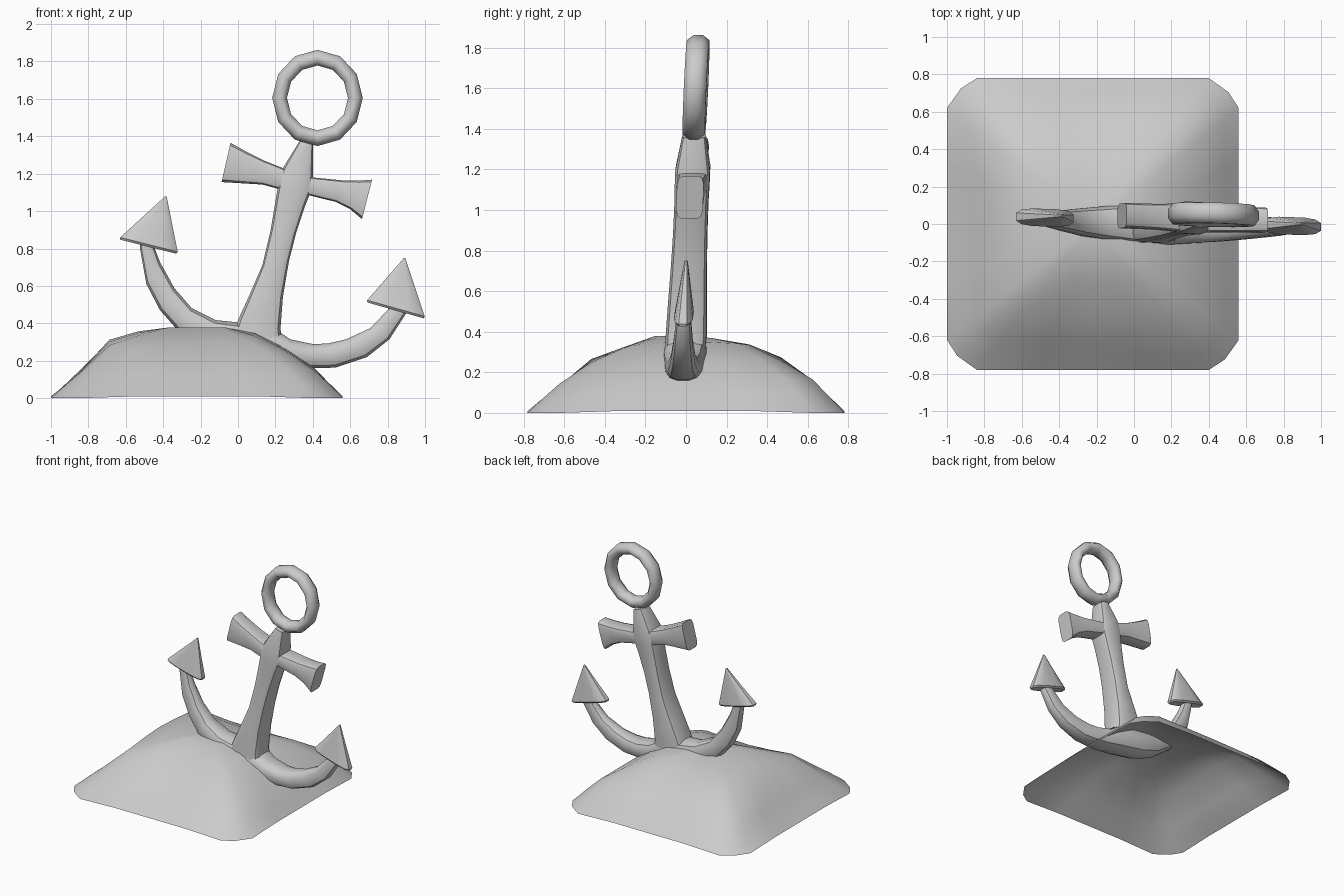
import bpy
from math import cos, sin, pi, copysign
from mathutils import Vector

if "Cube" in bpy.data.objects:
    bpy.data.objects.remove(bpy.data.objects["Cube"])


def finish(name, verts, faces, angle=35):
    mesh = bpy.data.meshes.new(name)
    mesh.from_pydata(verts, [], faces)
    obj = bpy.data.objects.new(name, mesh)
    bpy.context.collection.objects.link(obj)
    bpy.ops.object.select_all(action='DESELECT')
    obj.select_set(True)
    bpy.context.view_layer.objects.active = obj
    bpy.ops.object.mode_set(mode='EDIT')
    bpy.ops.mesh.select_all(action='SELECT')
    bpy.ops.mesh.normals_make_consistent(inside=False)
    bpy.ops.object.mode_set(mode='OBJECT')
    bpy.ops.object.shade_smooth_by_angle(angle=angle * pi / 180)
    return obj


def lean(v):
    """The whole anchor leans slightly back and is turned a little."""
    return Vector((v[0], v[1] + 0.045 * (v[2] - 0.3) - 0.022 * v[0], v[2]))


def loft(name, sections, power=3.0, n=12):
    """Skin between edge pairs (x1, z1, x2, z2, half thickness in y)."""
    spow = lambda v: copysign(abs(v) ** (2 / power), v)
    top = spow(cos(pi / n))
    verts, faces = [], []
    for x1, z1, x2, z2, t in sections:
        a, b = Vector((x1, 0, z1)), Vector((x2, 0, z2))
        for k in range(n):
            w = 2 * pi * (k + 0.5) / n
            p = (a + b) / 2 + (b - a) / 2 * spow(cos(w)) / top
            p.y = t * spow(sin(w)) / spow(cos(pi / n) if n % 4 == 0 else 1)
            verts.append(lean(p))
    m = len(sections)
    for i in range(m - 1):
        for k in range(n):
            j = (k + 1) % n
            faces.append((i * n + k, i * n + j, (i + 1) * n + j, (i + 1) * n + k))
    faces += [tuple(range(n)), tuple(range((m - 1) * n, m * n))]
    return finish(name, verts, faces)


# Shank with its tapered head
loft("shank", [
    (-0.04, 0.30, 0.24, 0.27, 0.10),
    (0.00, 0.417, 0.227, 0.37, 0.10),
    (0.065, 0.56, 0.24, 0.54, 0.095),
    (0.13, 0.71, 0.272, 0.73, 0.088),
    (0.175, 0.90, 0.31, 0.88, 0.084),
    (0.20, 1.05, 0.36, 1.03, 0.083),
    (0.213, 1.13, 0.388, 1.10, 0.085),
    (0.24, 1.23, 0.40, 1.185, 0.085),
    (0.33, 1.375, 0.40, 1.355, 0.058)], 4.5)

# Cross stock, flared at both ends
loft("stock", [
    (-0.04, 1.365, -0.088, 1.155, 0.066),
    (0.05, 1.315, 0.03, 1.148, 0.066),
    (0.14, 1.27, 0.13, 1.142, 0.068),
    (0.24, 1.23, 0.212, 1.12, 0.074),
    (0.40, 1.18, 0.375, 1.086, 0.074),
    (0.57, 1.163, 0.52, 1.05, 0.068),
    (0.65, 1.163, 0.60, 1.01, 0.066),
    (0.717, 1.168, 0.663, 0.957, 0.066)], 5)

# Curved arms and crown: inner edge, outer edge
loft("arms", [
    (-0.45, 0.86, -0.525, 0.88, 0.033),
    (-0.448, 0.807, -0.524, 0.80, 0.035),
    (-0.417, 0.727, -0.49, 0.61, 0.042),
    (-0.34, 0.588, -0.417, 0.47, 0.055),
    (-0.246, 0.48, -0.32, 0.36, 0.072),
    (-0.118, 0.417, -0.19, 0.265, 0.09),
    (0.00, 0.405, -0.03, 0.205, 0.105),
    (0.20, 0.37, 0.19, 0.172, 0.105),
    (0.278, 0.315, 0.29, 0.163, 0.095),
    (0.40, 0.289, 0.39, 0.16, 0.085),
    (0.48, 0.292, 0.52, 0.163, 0.075),
    (0.58, 0.315, 0.69, 0.22, 0.06),
    (0.706, 0.374, 0.81, 0.315, 0.048),
    (0.80, 0.47, 0.90, 0.455, 0.036),
    (0.825, 0.53, 0.91, 0.51, 0.033)], 2.7)


# Flukes: flattened pyramids
def fluke(name, tip, a, b):
    tip, a, b = (Vector((p[0], 0, p[1])) for p in (tip, a, b))
    rows = []
    for f, t, inset in ((0, 0.036, 0.03), (0.04, 0.047, 0), (0.5, 0.028, 0), (0.98, 0.008, 0)):
        l = a.lerp(tip, f).lerp(b, inset)
        r = b.lerp(tip, f).lerp(a, inset)
        rows.append((l.x, l.z, r.x, r.z, t))
    loft(name, rows, 3.2)


fluke("fluke_left", (-0.383, 1.085), (-0.64, 0.85), (-0.32, 0.77))
fluke("fluke_right", (0.892, 0.755), (0.682, 0.514), (1.003, 0.424))

# Ring at the head
major, minor = 12, 8
verts, faces = [], []
for i in range(major):
    u = 2 * pi * i / major
    for k in range(minor):
        v = 2 * pi * (k + 0.5) / minor
        r = 0.209 + 0.044 * cos(v)
        verts.append(lean((0.425 + 0.97 * r * cos(u), 0.06 * sin(v), 1.605 + 1.03 * r * sin(u))))
        i2, k2 = (i + 1) % major, (k + 1) % minor
        faces.append((i * minor + k, i2 * minor + k, i2 * minor + k2, i * minor + k2))
finish("ring", verts, faces, 60)

# Mound: open shell of shrinking rounded squares, slope profile per side
quarter = [(0.78, 0), (0.78, 0.31), (0.78, 0.62), (0.725, 0.705), (0.62, 0.78), (0.31, 0.78)]
outline = []
for q in range(4):
    for x, y in quarter:
        for _ in range(q):
            x, y = -y, x
        outline.append((x, y))
scales = [1, 0.9, 0.8, 0.6, 0.4, 0.2]
left = [0.01, 0.07, 0.14, 0.312, 0.357, 0.377]
right = [0.01, 0.085, 0.165, 0.27, 0.352, 0.378]
front = [0.01, 0.068, 0.13, 0.235, 0.30, 0.378]
back = [0.01, 0.085, 0.165, 0.25, 0.325, 0.355]
verts, faces = [], []
n = len(outline)
for i, s in enumerate(scales):
    for x, y in outline:
        w = x * x / (x * x + y * y)
        hx = (right if x > 0 else left)[i]
        hy = (back if y > 0 else front)[i]
        z = hx * w + hy * (1 - w)
        if i == 0 and abs(x) > 0.6 and abs(y) > 0.6:
            z = 0
        verts.append((-0.22 + x * s, y * s, z))
for i in range(len(scales) - 1):
    for k in range(n):
        j = (k + 1) % n
        faces.append((i * n + k, i * n + j, (i + 1) * n + j, (i + 1) * n + k))
verts.append((-0.22, 0, 0.375))
last = (len(scales) - 1) * n
faces += [(last + k, last + (k + 1) % n, len(verts) - 1) for k in range(n)]
finish("mound", verts, faces, 60)
